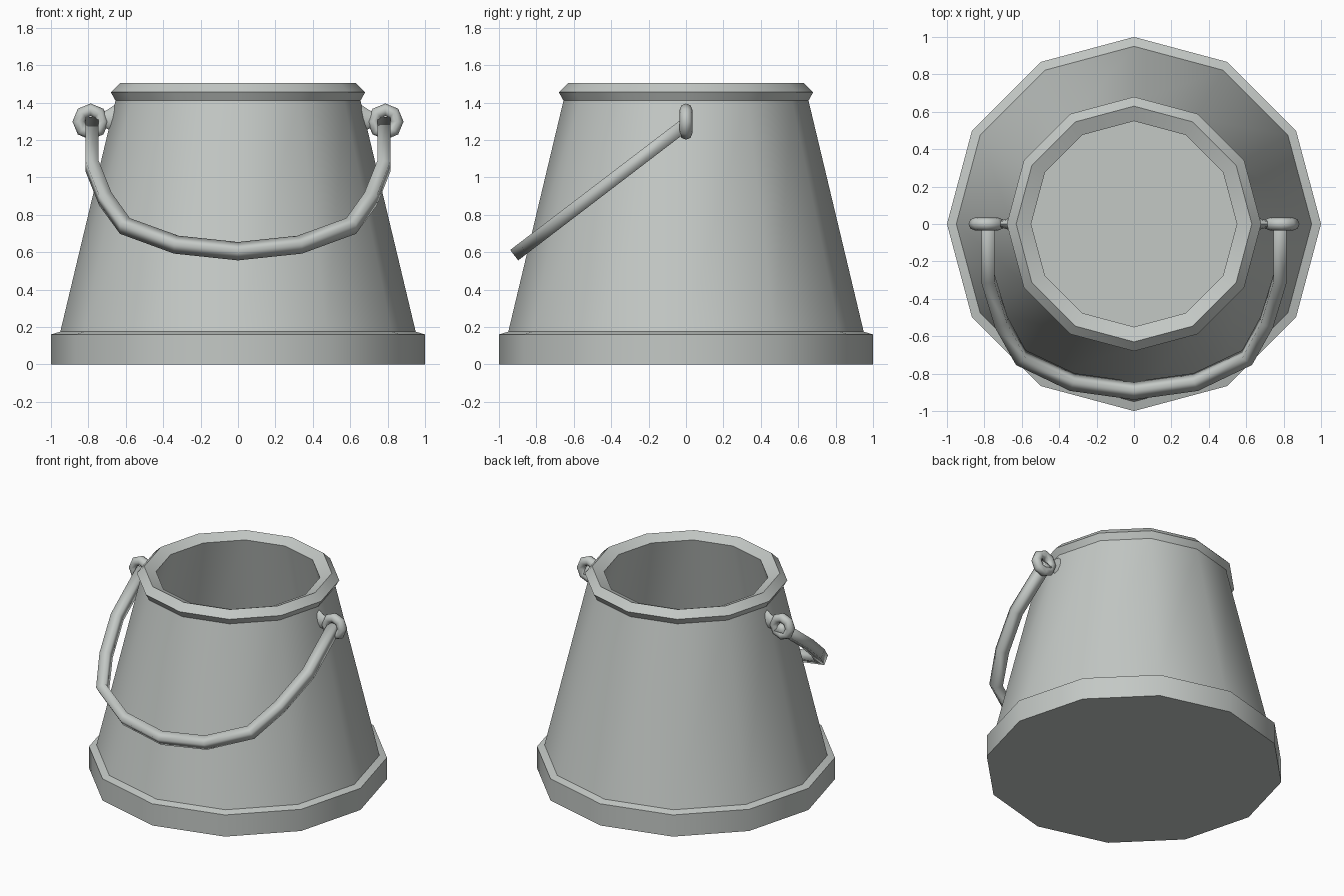
import bpy, bmesh, math
from mathutils import Vector

if "Cube" in bpy.data.objects:
    bpy.data.objects.remove(bpy.data.objects["Cube"])

metal = bpy.data.materials.new("grey metal")
metal.use_nodes = True
grey = (0.55, 0.58, 0.56, 1)
metal.diffuse_color = grey
metal.node_tree.nodes["Principled BSDF"].inputs["Base Color"].default_value = grey


def make(name, bm, angle):
    bmesh.ops.recalc_face_normals(bm, faces=bm.faces)
    mesh = bpy.data.meshes.new(name)
    bm.to_mesh(mesh)
    bm.free()
    mesh.materials.append(metal)
    obj = bpy.data.objects.new(name, mesh)
    bpy.context.collection.objects.link(obj)
    bpy.ops.object.select_all(action="DESELECT")
    obj.select_set(True)
    bpy.context.view_layer.objects.active = obj
    bpy.ops.object.shade_smooth_by_angle(angle=math.radians(angle))
    return obj


def skin(bm, rings, closed=False):
    """Join rings of vertices with quads; cap the ends of an open skin."""
    loops = [[bm.verts.new(p) for p in ring] for ring in rings]
    n = len(loops[0])
    pairs = list(zip(loops, loops[1:]))
    if closed:
        pairs.append((loops[-1], loops[0]))
    else:
        bm.faces.new(loops[0])
        bm.faces.new(loops[-1])
    for a, b in pairs:
        for i in range(n):
            j = (i + 1) % n
            bm.faces.new((a[i], a[j], b[j], b[i]))


def circle(r, z, n=12):
    return [(r * math.cos(math.tau * i / n), r * math.sin(math.tau * i / n), z)
            for i in range(n)]


# Bucket: foot band, tapering wall, rolled rim, inner wall and floor
profile = [(1, 0), (1, 0.16), (0.95, 0.175), (0.655, 1.41), (0.68, 1.455),
           (0.63, 1.505), (0.55, 1.47), (0.86, 0.17)]
bm = bmesh.new()
skin(bm, [circle(r, z) for r, z in profile])
make("bucket", bm, 32)

# Handle: square bar along a bent path in a tilted plane
half = [(0.78, 1.295), (0.78, 1.06), (0.71, 0.885), (0.605, 0.74), (0.33, 0.64)]
outline = half + [(0, 0.605)] + [(-x, z) for x, z in reversed(half)]
path = [Vector((x, (z - 1.285) * 1.31, z)) for x, z in outline]
normal = Vector((0, -0.605, 0.796))
rings = []
for i, p in enumerate(path):
    before = (p - path[max(i - 1, 0)]).normalized()
    after = (path[min(i + 1, len(path) - 1)] - p).normalized()
    side = normal.cross((before + after).normalized())
    rings.append([p + 0.035 * (side * a + normal * b)
                  for a, b in ((1, 1), (1, -1), (-1, -1), (-1, 1))])
bm = bmesh.new()
skin(bm, rings)
make("handle", bm, 100)

# Handle eyes with flared stubs, one on each side
for name, s in (("left", 1), ("right", -1)):
    bm = bmesh.new()
    rings = []
    for i in range(8):
        a = math.tau * i / 8
        out = Vector((math.cos(a), 0, math.sin(a)))
        rings.append([Vector((s * 0.788, 0, 1.298)) + out * (0.063 + x) + Vector((0, y, 0))
                      for x, y, z in circle(0.034, 0, 8)])
    skin(bm, rings, closed=True)
    make(name + "_eye", bm, 60)

    bm = bmesh.new()
    skin(bm, [[(s * x, y * w, z + u * h) for y, u, _ in circle(1, 0, 8)]
              for x, w, h, z in ((0.74, 0.018, 0.035, 1.305),
                                 (0.70, 0.022, 0.05, 1.31),
                                 (0.64, 0.038, 0.085, 1.315))])
    make(name + "_stub", bm, 60)
